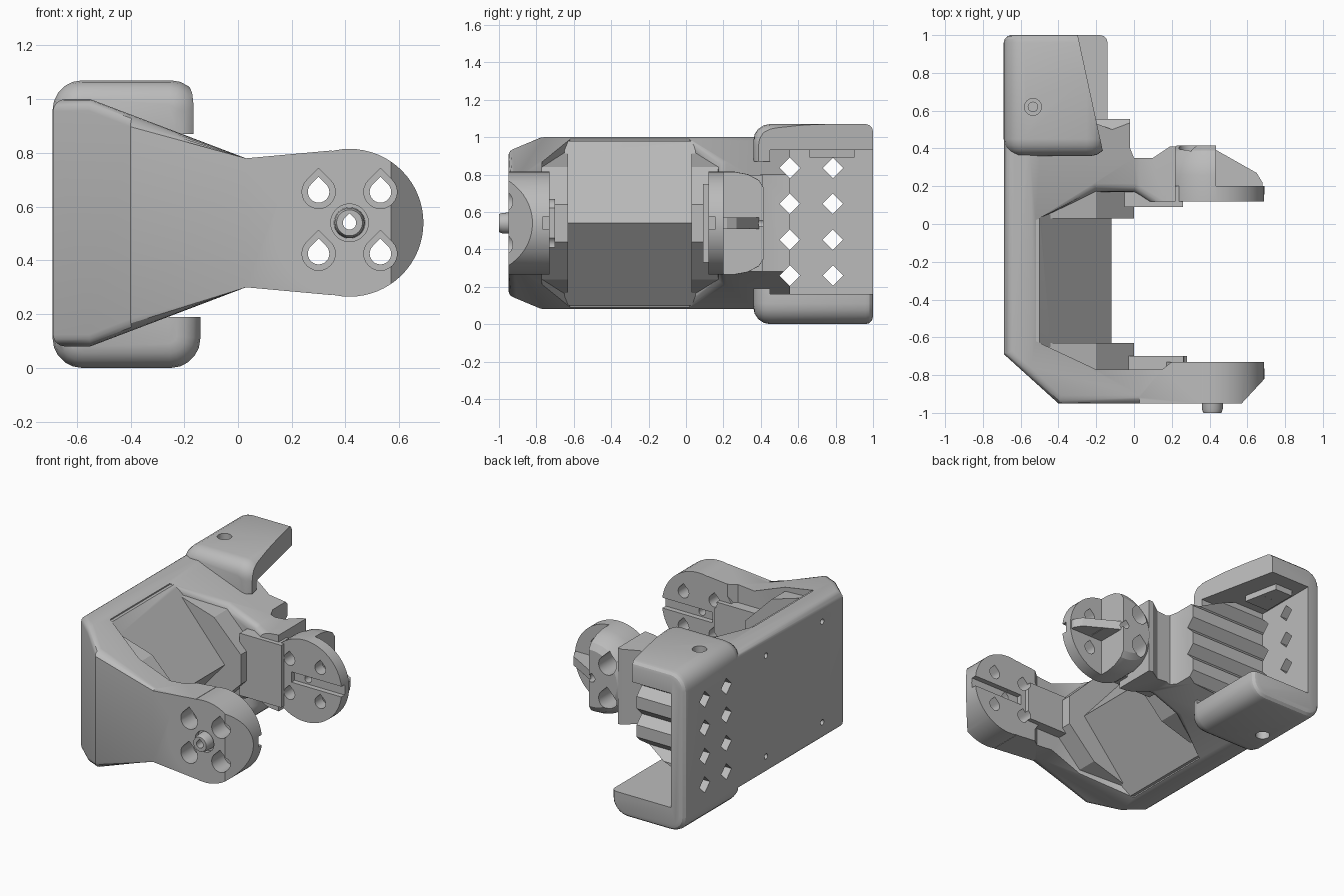
import bpy, bmesh, math
from mathutils import Vector

if "Cube" in bpy.data.objects:
    bpy.data.objects.remove(bpy.data.objects["Cube"], do_unlink=True)

MID = 0.54          # height of the symmetry plane
PIVOT = 0.415       # x of the pivot axis

grey = bpy.data.materials.new("plain_grey")
grey.use_nodes = True
tone = (0.5, 0.5, 0.5, 1)
grey.diffuse_color = tone
grey.node_tree.nodes["Principled BSDF"].inputs["Base Color"].default_value = tone


def add_object(name, bm):
    bmesh.ops.recalc_face_normals(bm, faces=bm.faces)
    mesh = bpy.data.meshes.new(name)
    bm.to_mesh(mesh)
    bm.free()
    obj = bpy.data.objects.new(name, mesh)
    bpy.context.collection.objects.link(obj)
    mesh.materials.append(grey)
    return obj


def prism(name, pts, axis, a, b):
    """Extrude a flat outline along one axis from a to b."""
    place = {"x": lambda p, t: (t, p[0], p[1]),
             "y": lambda p, t: (p[0], t, p[1]),
             "z": lambda p, t: (p[0], p[1], t)}[axis]
    bm = bmesh.new()
    face = bm.faces.new([bm.verts.new(place(p, a)) for p in pts])
    ext = bmesh.ops.extrude_face_region(bm, geom=[face])
    moved = [v for v in ext["geom"] if isinstance(v, bmesh.types.BMVert)]
    bmesh.ops.translate(bm, verts=moved,
                        vec=Vector(place((0, 0), b)) - Vector(place((0, 0), a)))
    return add_object(name, bm)


def block(name, x, y, z):
    return prism(name, [(x[0], y[0]), (x[1], y[0]), (x[1], y[1]), (x[0], y[1])], "z", *z)


def lathe(name, rows, x, z, axis="y", n=48):
    """Stack rings of (position, radius) along an axis through x, z."""
    bm = bmesh.new()
    rings = []
    for t, r in rows:
        ring = []
        for i in range(n):
            a = math.tau * i / n
            u, v = x + r * math.cos(a), z + r * math.sin(a)
            ring.append(bm.verts.new((u, t, v) if axis == "y" else
                                     (u, v, t) if axis == "z" else (t, u, v)))
        rings.append(ring)
    for lo, hi in zip(rings, rings[1:]):
        for i in range(n):
            j = (i + 1) % n
            bm.faces.new((lo[i], lo[j], hi[j], hi[i]))
    bm.faces.new(rings[0])
    bm.faces.new(rings[-1])
    return add_object(name, bm)


def combine(target, other, op):
    mod = target.modifiers.new("combine", "BOOLEAN")
    mod.operation, mod.object, mod.solver = op, other, "EXACT"
    deps = bpy.context.evaluated_depsgraph_get()
    mesh = bpy.data.meshes.new_from_object(target.evaluated_get(deps))
    target.modifiers.clear()
    target.data = mesh
    bpy.data.objects.remove(other, do_unlink=True)


def round_edges(obj, rule, width, segments):
    bm = bmesh.new()
    bm.from_mesh(obj.data)
    bmesh.ops.dissolve_limit(bm, angle_limit=0.01, verts=bm.verts, edges=bm.edges)
    bm.normal_update()
    edges = [e for e in bm.edges if len(e.link_faces) == 2 and rule(e)]
    bmesh.ops.bevel(bm, geom=edges, offset=width, segments=segments, profile=0.5,
                    affect="EDGES", clamp_overlap=True)
    bm.to_mesh(obj.data)
    bm.free()


def teardrop(x, z, r):
    pts = [(x + r * math.cos(math.radians(a)), z + r * math.sin(math.radians(a)))
           for a in range(135, 406, 15)]
    return pts + [(x, z + r * 1.414)]


# Frame: side outline crossed with a C-shaped plan
lower = [(-0.688, 0.08), (-0.55, 0.08), (0.03, 0.30), (0.36, 0.27)]
outline = lower + [(x, 2 * MID - z) for x, z in reversed(lower)]
plan = [(-0.688, -0.69), (-0.4, -0.95), (0.35, -0.95), (0.35, -0.73), (0.2, -0.73),
        (0.15, -0.77), (-0.2, -0.77), (-0.52, -0.62), (-0.52, 0.02), (-0.2, 0.17),
        (0, 0.17), (0.08, 0.12), (0.22, 0.12), (0.22, 0.41), (0.19, 0.41), (0.1, 0.35),
        (0, 0.35), (-0.02, 0.4), (-0.02, 0.555), (-0.688, 0.555)]
frame = prism("bracket_frame", outline, "y", -1.1, 0.7)
combine(frame, prism("plan", plan, "z", -0.2, 1.3), "INTERSECT")


def outer_rim(e):
    n, m = sorted((f.normal for f in e.link_faces), key=lambda k: abs(k.z))
    mid_x = sum(v.co.x for v in e.verts) / 2
    return abs(n.z) < 0.1 and min(n.x, n.y) < -0.6 and abs(m.z) > 0.5 and mid_x < 0.1


round_edges(frame, outer_rim, 0.06, 4)

# Wedge between the arms, with collars at both ends
wedge = [(-0.6, 0.1), (-0.5, 0.1), (-0.12, MID), (-0.5, 0.98), (-0.6, 0.98)]
collar = [(-0.5, 0.15), (-0.2, 0.24), (0, 0.44), (0, 0.64), (-0.2, 0.84), (-0.5, 0.93)]
combine(frame, prism("wedge", wedge, "y", -0.65, 0.05), "UNION")
for a, b in ((-0.8, -0.63), (0.03, 0.2)):
    combine(frame, prism("collar", collar, "y", a, b), "UNION")

# Front arm disc with a slanted outer edge
disc = lathe("front_disc", [(-0.95, 0.275), (-0.73, 0.275)], PIVOT, MID, n=64)
slant = [(0.57, -1.1), (0.57, -0.95), (0.7, -0.81), (0.9, -0.81), (0.9, -1.1)]
combine(disc, prism("slant", slant, "z", 0, 1.2), "DIFFERENCE")
combine(frame, disc, "UNION")

# Back arm hub: rounded drum, stepped to a thin disc with a central fin
hub = lathe("back_hub", [(0.12, 0.275), (0.26, 0.275), (0.33, 0.262), (0.39, 0.23),
                         (0.415, 0.19)], PIVOT, MID, n=64)
combine(hub, block("step", (0.435, 1), (0.2, 0.6), (0, 1.2)), "DIFFERENCE")
fin = [(0.3, 0.16), (0.3, 0.4), (0.42, 0.4), (0.65, 0.27), (0.68, 0.22), (0.68, 0.16)]
combine(hub, prism("fin", fin, "z", MID - 0.03, MID + 0.03), "UNION")
combine(frame, hub, "UNION")

# Raised pads on the inner faces
combine(frame, block("front_pad", (-0.05, 0.28), (-0.8, -0.7), (0.41, 0.67)), "UNION")
combine(frame, block("back_pad", (-0.05, 0.26), (0.09, 0.2), (0.33, 0.75)), "UNION")

# Clamp housing: rounded box opened toward +x and the back
housing = block("housing", (-0.69, -0.14), (0.36, 1), (0, 1.07))
round_edges(housing, lambda e: abs((e.verts[0].co - e.verts[1].co).y) > 0.5, 0.11, 5)
round_edges(housing, lambda e: all(v.co.y < 0.37 for v in e.verts), 0.09, 4)
round_edges(housing, lambda e: all(v.co.y > 0.99 for v in e.verts), 0.04, 3)
combine(housing, block("cavity", (-0.59, 0.2), (0.45, 1.2), (0.16, 0.93)), "DIFFERENCE")
combine(housing, block("side_opening", (-0.3, 0.2), (0.2, 0.6), (0.19, 0.87)), "DIFFERENCE")
trim = [(-0.3, 1.01), (-0.155, 0.34), (0.1, 0.34), (0.1, 1.01)]
combine(housing, prism("trim", trim, "z", 0.5, 1.3), "DIFFERENCE")
combine(frame, housing, "UNION")
pad = [(-0.54, 0.66), (-0.36, 0.66), (-0.41, 0.9), (-0.54, 0.9)]
combine(frame, prism("ceiling_pad", pad, "z", 0.89, 0.96), "UNION")

# Diamond slots across the grip wall and through the side plate
d = 0.055
for i in range(4):
    z = 0.26 + 0.1917 * i
    for y in (0.555, 0.785):
        diamond = [(y - d, z), (y, z - d), (y + d, z), (y, z + d)]
        combine(frame, prism("slot", diamond, "x", -1, 0.3), "DIFFERENCE")

# Teardrop bolt holes with wider outer ends
for sx in (-0.115, 0.115):
    for sz in (-0.115, 0.115):
        x, z = PIVOT + sx, MID + sz
        for r, a, b in ((0.04, -1.1, 0.7), (0.062, -1.1, -0.82), (0.062, 0.22, 0.7)):
            combine(frame, prism("bolt", teardrop(x, z, r), "y", a, b), "DIFFERENCE")

# Pivot bore, boss recess and the inner slots
combine(frame, prism("bore", teardrop(PIVOT, MID, 0.025), "y", -1.1, 0.7), "DIFFERENCE")
combine(frame, lathe("recess", [(-1.1, 0.07), (-0.92, 0.07)], PIVOT, MID), "DIFFERENCE")
for a, b in ((-0.765, -0.6), (0.05, 0.155)):
    combine(frame, block("channel", (PIVOT - 0.1, 0.8), (a, b), (MID - 0.035, MID + 0.035)),
            "DIFFERENCE")

# Screw holes in the housing and pin holes in the back plate
for a, b, c in ((1.2, 1.0, 0.95), (-0.2, 0.07, 0.4)):
    for r, end in ((0.045, b), (0.025, c)):
        combine(frame, lathe("screw", [(a, r), (end, r)], -0.535, 0.62, "z", 24), "DIFFERENCE")
for y in (-0.47, 0.13):
    for z in (0.2, 0.88):
        combine(frame, lathe("pin", [(-0.8, 0.018), (-0.6, 0.018)], y, z, "x", 16), "DIFFERENCE")

# Hollow boss on the pivot axis
boss = lathe("pivot_boss", [(-1.0, 0.048), (-0.98, 0.055), (-0.91, 0.058)], PIVOT, MID)
combine(boss, prism("bore", teardrop(PIVOT, MID, 0.025), "y", -1.1, -0.8), "DIFFERENCE")

# Smooth the rounded parts
for obj in (frame, boss):
    bpy.ops.object.select_all(action="DESELECT")
    obj.select_set(True)
    bpy.context.view_layer.objects.active = obj
    bpy.ops.object.shade_smooth_by_angle(angle=math.radians(28))
